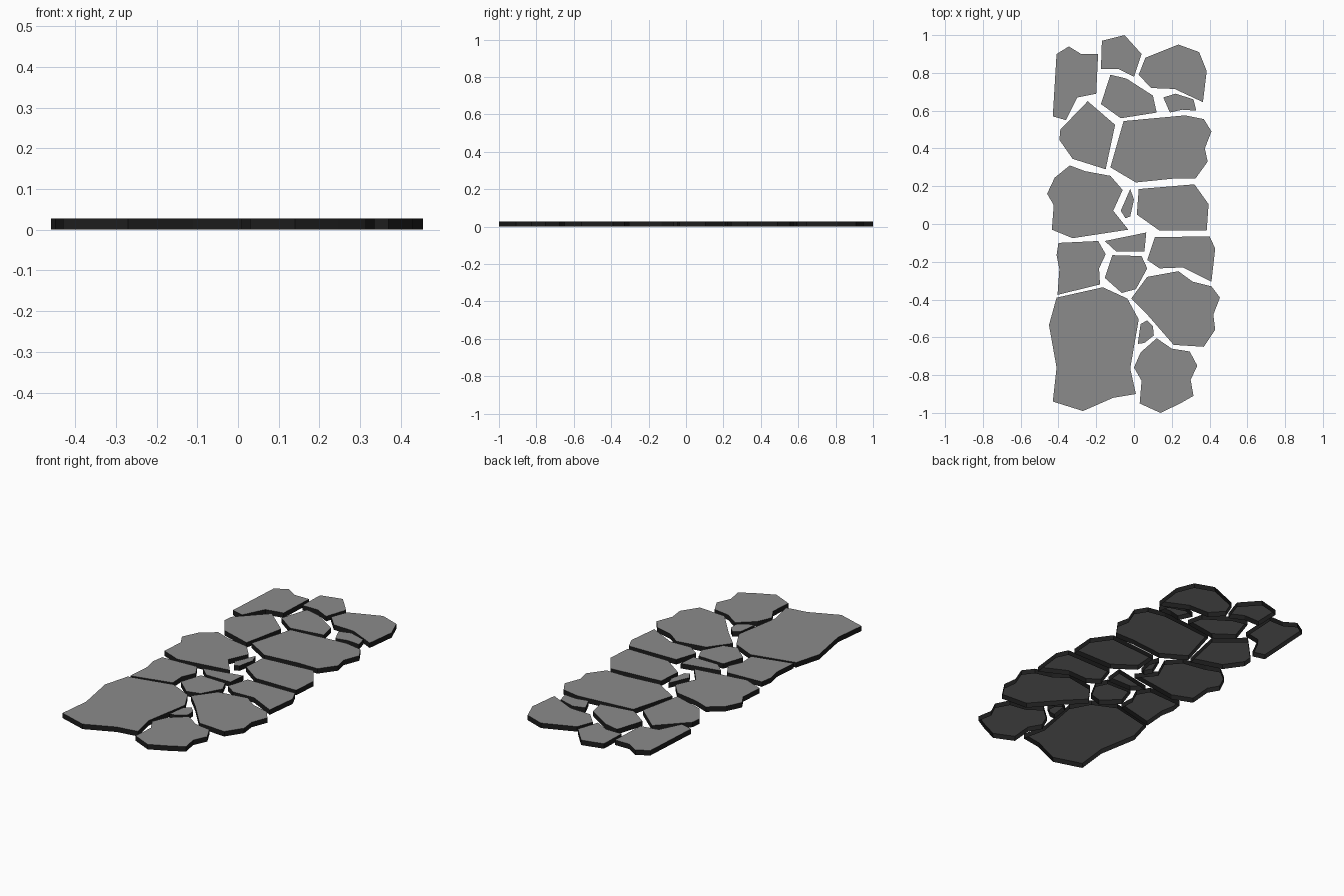
import bpy
import bmesh
from mathutils import Vector

THICKNESS = 0.028
GRID = 0.01  # outlines are drawn in hundredths of a unit

default_cube = bpy.data.objects.get("Cube")
if default_cube:
    bpy.data.objects.remove(default_cube, do_unlink=True)


def make_material(name, colour):
    material = bpy.data.materials.new(name)
    material.use_nodes = True
    material.diffuse_color = colour
    shader = material.node_tree.nodes["Principled BSDF"]
    shader.inputs["Base Color"].default_value = colour
    return material


top_grey = make_material("stone top grey", (0.26, 0.26, 0.26, 1))
edge_dark = make_material("stone edge dark", (0.012, 0.012, 0.012, 1))


def paving_stone(name, *outline):
    """Flat slab hollow underneath: a top face with a vertical skirt."""
    bm = bmesh.new()
    corners = [bm.verts.new(Vector((x, y, 0)) * GRID + Vector((0, 0, THICKNESS)))
               for x, y in outline]
    top = bm.faces.new(corners)
    top.normal_update()
    if top.normal.z < 0:
        top.normal_flip()

    # Pull the rim down to the ground to form the skirt
    skirt = bmesh.ops.extrude_edge_only(bm, edges=list(bm.edges))["geom"]
    for part in skirt:
        if isinstance(part, bmesh.types.BMVert):
            part.co.z = 0
        elif isinstance(part, bmesh.types.BMFace):
            part.material_index = 1

    # Make every skirt face look the same way out as the top
    bmesh.ops.recalc_face_normals(bm, faces=list(bm.faces))
    bm.normal_update()
    top = max(bm.faces, key=lambda face: face.calc_center_median().z)
    if top.normal.z < 0:
        bmesh.ops.reverse_faces(bm, faces=list(bm.faces))

    mesh = bpy.data.meshes.new(name)
    bm.to_mesh(mesh)
    bm.free()
    mesh.materials.append(top_grey)
    mesh.materials.append(edge_dark)
    stone = bpy.data.objects.new(name, mesh)
    bpy.context.collection.objects.link(stone)
    return stone


# Back end of the path
paving_stone("back_right_stone", (-41, 90), (-34.5, 94), (-28, 90), (-19, 90),
             (-20, 69), (-30, 67), (-36, 55), (-43, 57))
paving_stone("back_middle_stone", (-17, 97), (-5, 100), (4, 90), (0, 78),
             (-8, 82), (-17.5, 82))
paving_stone("back_left_stone", (6, 88), (23.5, 95), (34.5, 91), (38.5, 81),
             (36.5, 64.5), (21.5, 71.5), (9, 72), (2.5, 79))
paving_stone("back_inner_stone", (-12.5, 79), (-4, 77), (10, 68), (12, 59),
             (-7, 56), (-17.5, 63.5))
paving_stone("back_filler_stone", (15.5, 67), (22, 69), (31.5, 66), (33, 60),
             (25.5, 60.5), (19, 59))

# Upper middle of the path
paving_stone("upper_right_stone", (-24.5, 65), (-10, 52.5), (-15, 29),
             (-32.5, 34.5), (-39.5, 44.5), (-39, 50))
paving_stone("upper_left_stone", (-5.5, 54.5), (27, 57.5), (37, 55.5), (41, 49),
             (37.5, 40), (39, 33), (32.5, 24), (20.5, 24), (1, 22), (-12.5, 30))

# Centre of the path
paving_stone("centre_right_stone", (-34, 31), (-26, 28), (-12.5, 25.5),
             (-6, 18), (-11, 7), (-3, -3), (-32.5, -7.5), (-43.5, -3),
             (-42.5, 10), (-46, 16), (-42, 24.5))
paving_stone("centre_filler_stone", (-2, 18.5), (0, 13), (-2, 4), (-4.5, 3),
             (-7, 7))
paving_stone("centre_left_stone", (2.5, 18.5), (32, 21), (39.5, 10.5),
             (38.5, -3.5), (13.5, -3.5), (1.5, 5))
paving_stone("centre_wedge_stone", (6.5, -4.5), (5.5, -14.5), (-9.5, -14.5),
             (-15.5, -9))

# Lower middle of the path
paving_stone("lower_left_stone", (11, -7), (40, -6.5), (43, -13), (41, -30.5),
             (26, -23), (13.5, -23.5), (7, -19))
paving_stone("lower_right_stone", (-40, -10), (-19, -9), (-15, -16),
             (-18.5, -23.5), (-18, -32), (-40.5, -37.5), (-39.5, -24),
             (-41, -16.5))
paving_stone("lower_middle_stone", (-11.5, -16.5), (4, -17), (7, -23.5),
             (1, -34.5), (-6.5, -36.5), (-15.5, -28.5))

# Front end of the path
paving_stone("front_upper_left_stone", (7, -28), (23.5, -25), (31, -30.5),
             (41, -33), (45.5, -39), (42, -48), (43, -56), (37, -65),
             (21, -64), (7.5, -48.5), (-1.5, -39.5))
paving_stone("front_right_stone", (-41, -39), (-16.5, -33.5), (-3.5, -39.5),
             (2.5, -50.5), (-2, -76.5), (1, -90), (-11, -92), (-27, -99),
             (-43, -94), (-41, -76), (-45, -53.5))
paving_stone("front_filler_stone", (3.5, -53), (7, -51), (10, -54),
             (10.5, -59), (5.5, -63), (2, -63.5))
paving_stone("front_left_stone", (12, -60.5), (20, -66), (29.5, -67.5),
             (33.5, -75), (30, -82.5), (31.5, -91), (24.5, -95), (14, -100),
             (3, -95), (4, -83), (0, -76), (3.5, -68))
